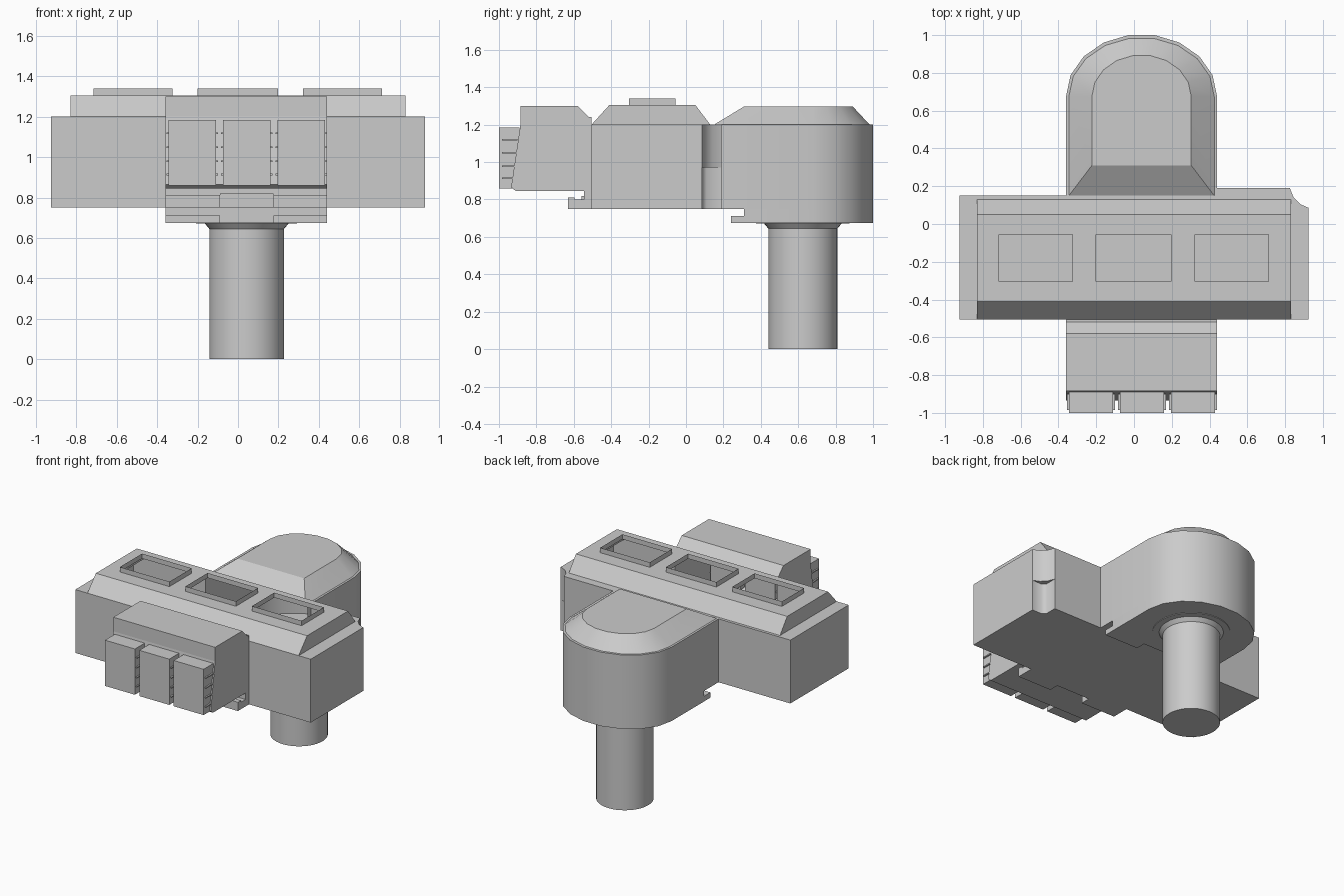
import bpy, bmesh, math

if "Cube" in bpy.data.objects:
    bpy.data.objects.remove(bpy.data.objects["Cube"])

CX0, CX1 = -0.36, 0.44          # sides of the front bay and the rear lobe


def make(name, faces, angle=30, fix=True):
    """Mesh object from a list of polygons given as point lists."""
    bm = bmesh.new()
    for f in faces:
        bm.faces.new([bm.verts.new(p) for p in f])
    bmesh.ops.remove_doubles(bm, verts=bm.verts, dist=0.0005)
    if fix:
        bmesh.ops.recalc_face_normals(bm, faces=bm.faces)
    me = bpy.data.meshes.new(name)
    bm.to_mesh(me)
    bm.free()
    me.shade_smooth()
    me.set_sharp_from_angle(angle=math.radians(angle))
    ob = bpy.data.objects.new(name, me)
    bpy.context.collection.objects.link(ob)
    return ob


def wall(pts, z0, z1):
    return [[(*a, z0), (*b, z0), (*b, z1), (*a, z1)] for a, b in zip(pts, pts[1:])]


def flat(pts, z):
    return [(x, y, z) for x, y in pts]


def bridge(a, za, b, zb):
    return [[(*a[i], za), (*a[i + 1], za), (*b[i + 1], zb), (*b[i], zb)]
            for i in range(len(a) - 1)]


def box(name, x0, x1, y0, y1, z0, z1):
    r = [(x0, y0), (x1, y0), (x1, y1), (x0, y1)]
    return make(name, wall(r + r[:1], z0, z1) + [flat(r, z0), flat(r, z1)])


# Main hall: hollow shell with a concave rear right corner
F, Z0, Z1 = -0.505, 0.75, 1.2
cove = [(0.925, 0.085), (0.88, 0.105), (0.845, 0.14), (0.825, 0.19)]
recess = [(0.925, 0.085), (0.85, 0.085), (0.825, 0.11), (0.825, 0.19)]
faces = wall([(CX0, F), (-0.925, F), (-0.925, 0.15), (CX0, 0.15)], Z0, Z1)
faces += wall([(CX1, F), (0.925, F), cove[0]], Z0, Z1)
faces += wall([cove[-1], (CX1, 0.19)], Z0, Z1)
faces += wall([(CX0, F), (CX1, F)], Z0, 0.845)
faces += [flat([(-0.925, F), (0.925, F)] + recess + [(CX1, 0.19), (CX1, 0.31),
               (CX0, 0.31), (CX0, 0.15), (-0.925, 0.15)], Z0)]
faces += [flat([(-0.925, F), (-0.83, F), (-0.83, 0.13), (CX0, 0.13), (CX0, 0.15),
                (-0.925, 0.15)], Z1),
          flat([(0.83, F), (0.925, F)] + cove + [(CX1, 0.19), (CX1, 0.13),
               (0.83, 0.13)], Z1),
          flat([(CX0, 0.13), (CX1, 0.13), (CX1, 0.15), (CX0, 0.15)], Z1)]
make("main_hall", faces)
make("corner_cove", wall(cove, 0.97, Z1) + wall(recess, Z0, 0.97)
     + bridge(cove, 0.97, recess, 0.97), 50)

# Roof with three open skylights
sky = [(-0.715, -0.325), (-0.2, 0.197), (0.323, 0.713)]
xs = [-0.83] + [v for s in sky for v in s] + [0.83]
ys = [-0.41, -0.305, -0.055, 0.05]
TOP = 1.305
faces = []
for i in range(len(xs) - 1):
    a, b = xs[i], xs[i + 1]
    for j in range(3):
        y0, y1 = ys[j], ys[j + 1]
        if not (i % 2 == 1 and j == 1):
            faces.append(flat([(a, y0), (b, y0), (b, y1), (a, y1)], TOP))
    faces += bridge([(a, F), (b, F)], Z1, [(a, ys[0]), (b, ys[0])], TOP)
    faces += bridge([(a, ys[3]), (b, ys[3])], TOP, [(a, 0.13), (b, 0.13)], Z1)
for x in (-0.83, 0.83):
    faces.append([(x, F, Z1)] + [(x, y, TOP) for y in ys] + [(x, 0.13, Z1)])
make("hall_roof", faces)
for a, b in sky:
    r = [(a, ys[1]), (b, ys[1]), (b, ys[2]), (a, ys[2]), (a, ys[1])]
    make("skylight_frame", wall(r, TOP, 1.34))

# Front bay: side profile stretched across, open to the hall
prof = [(F, 1.2), (F, 1.24), (-0.52, 1.24), (-0.58, 1.3), (-0.885, 1.3),
        (-0.885, 1.2), (-0.935, 0.865), (-0.91, 0.845), (F, 0.845)]
faces = [[(x, y, z) for y, z in prof] for x in (CX0, CX1)]
faces += [[(CX0, *a), (CX1, *a), (CX1, *b), (CX0, *b)] for a, b in zip(prof, prof[1:])]
make("front_bay", faces, 5)

# Window boxes with thin side slats
for a in (-0.345, -0.075, 0.195):
    b = a + 0.235
    box("window_box", a, b, -1.0, -0.89, 0.86, 1.185)
    for z in (0.91, 0.975, 1.045, 1.115):
        box("window_slat", a - 0.01, b + 0.01, -0.985, -0.9, z, z + 0.008)

# Docking lips under the front bay and the lobe, with a notch in the middle
for a, b in ((CX0, -0.09), (0.175, CX1)):
    box("front_lip", a, b, -0.63, F, 0.75, 0.80)
    box("front_lip_tooth", a, b, -0.63, -0.595, 0.80, 0.812)
    box("rear_lip", a, b, 0.24, 0.31, 0.675, 0.712)
box("front_lip_middle", -0.09, 0.175, -0.56, F, 0.75, 0.82)
box("front_lip_neck", CX0, CX1, -0.545, F, 0.80, 0.845)


# Rear lobe with a nine-sided round end and a sloping roof
def arch(rx, ry, y0, r=9):
    c = [(0.04 + rx * math.cos(math.pi * i / r), 0.675 + ry * math.sin(math.pi * i / r))
         for i in range(r + 1)]
    return [(0.04 + rx, y0)] + c + [(0.04 - rx, y0)]


low = arch(0.4, 0.33, 0.31)
eave, ridge = arch(0.385, 0.312, 0.15), arch(0.263, 0.22, 0.31)
outer = arch(0.4, 0.33, 0.15)
faces = wall(low, 0.675, 0.75) + wall(outer, 0.75, Z1)
faces += [flat(low, 0.675)] + wall([low[-1], low[0]], 0.675, 0.75)
make("rear_lobe", faces, 30)
faces = bridge(outer, Z1, eave, Z1) + bridge(eave, Z1, ridge, 1.297)
faces += bridge([eave[-1], eave[0]], Z1, [ridge[-1], ridge[0]], 1.297)
faces += [flat(ridge, 1.297)]
make("lobe_roof", faces, 25)

# Support column with a flared head and a collar
N = 40


def ring(r):
    return [(0.043 + r * math.cos(2 * math.pi * i / N),
             0.625 + r * math.sin(2 * math.pi * i / N)) for i in range(N)]


def loop(r):
    c = ring(r)
    return c + c[:1]


faces = [flat(ring(0.185), 0), flat(ring(0.25), 0.671)]
faces += wall(loop(0.185), 0, 0.645) + bridge(loop(0.185), 0.645, loop(0.207), 0.671)
make("support_column", faces[:1] + faces[2:], 30)
make("column_collar", bridge(loop(0.207), 0.671, loop(0.25), 0.671)
     + wall(loop(0.25), 0.671, 0.68))
